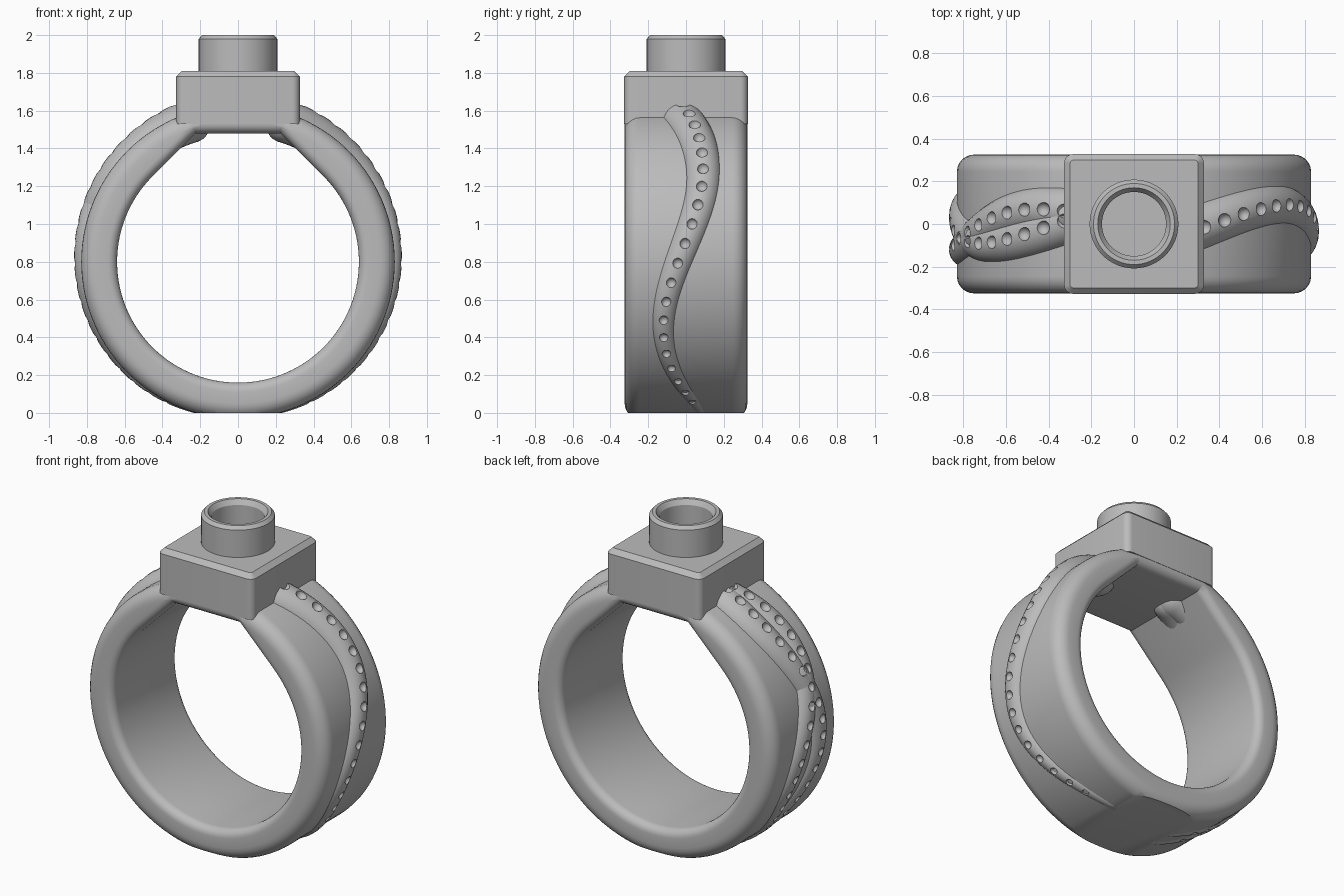
import bpy, bmesh, math
from math import sin, cos, radians, pi
from mathutils import Matrix, Vector

cube = bpy.data.objects.get("Cube")
if cube:
    bpy.data.objects.remove(cube, do_unlink=True)

grey = bpy.data.materials.new("cast_grey")
grey.use_nodes = True
COLOR = (0.5, 0.5, 0.5, 1)
grey.diffuse_color = COLOR
for node in grey.node_tree.nodes:
    if node.type == 'BSDF_PRINCIPLED':
        node.inputs["Base Color"].default_value = COLOR

CZ = 0.80        # height of the finger hole centre
HALF = 0.325     # half width of the band


def make(name, bm):
    bmesh.ops.recalc_face_normals(bm, faces=bm.faces)
    me = bpy.data.meshes.new(name)
    bm.to_mesh(me)
    bm.free()
    me.materials.append(grey)
    ob = bpy.data.objects.new(name, me)
    bpy.context.collection.objects.link(ob)
    return ob


def select(ob):
    bpy.ops.object.select_all(action='DESELECT')
    ob.select_set(True)
    bpy.context.view_layer.objects.active = ob


def smooth(ob, angle=30):
    select(ob)
    bpy.ops.object.shade_smooth_by_angle(angle=radians(angle))


def skin(bm, loops, closed):
    """Bridge a list of equal vertex rings with quads."""
    n = len(loops[0])
    for i in range(len(loops) if closed else len(loops) - 1):
        a, b = loops[i], loops[(i + 1) % len(loops)]
        for j in range(n):
            k = (j + 1) % n
            bm.faces.new((a[j], a[k], b[k], b[j]))
    if not closed:
        bm.faces.new(loops[0])
        bm.faces.new(loops[-1])


def flatten_bottom(bm):
    """Cut everything below the ground plane and cap it."""
    geom = bm.verts[:] + bm.edges[:] + bm.faces[:]
    cut = bmesh.ops.bisect_plane(bm, geom=geom, dist=1e-5, plane_co=(0, 0, 0),
                                 plane_no=(0, 0, -1), clear_outer=True)
    edges = [e for e in cut["geom_cut"] if isinstance(e, bmesh.types.BMEdge)]
    bmesh.ops.holes_fill(bm, edges=edges, sides=0)


def polar(angle, r, y, side=1):
    """Point on the band, angle in degrees from the top."""
    t = radians(angle)
    return Vector((side * r * sin(t), y, CZ + r * cos(t)))


# Band: rounded section swept around a hole with sloped, flat-topped crown
def inner_radius(angle):
    t = abs(radians(angle))
    if t >= pi / 4:
        return 0.64
    return min(0.64 * math.sqrt(2) / (sin(t) + cos(t)), 0.68 / cos(t))


def section(ri, ro):
    pts = []
    corners = ((ro, HALF, 0.08, 0), (ri, HALF, 0.05, 90),
               (ri, -HALF, 0.05, 180), (ro, -HALF, 0.08, 270))
    for r, y, f, start in corners:
        cr = r - f if r == ro else r + f
        cy = y - math.copysign(f, y)
        for s in range(7):
            a = radians(start + s * 15)
            pts.append((cr + f * cos(a), cy + f * sin(a)))
    return pts


bm = bmesh.new()
corner = math.degrees(math.atan2(0.225, 0.68))
angles = sorted(list(range(-180, 180, 3)) + [-corner, corner])
skin(bm, [[bm.verts.new(polar(a, r, y)) for r, y in section(inner_radius(a), 0.83)]
          for a in angles], True)
flatten_bottom(bm)
smooth(make("band", bm))

# Square head block: rounded upright corners and a chamfered top
bm = bmesh.new()
bmesh.ops.create_cube(bm, size=1, matrix=Matrix.Translation((0, 0, 1.67))
                      @ Matrix.Diagonal((0.654, 0.654, 0.28, 1)))
upright = [e for e in bm.edges if abs(e.verts[0].co.z - e.verts[1].co.z) > 0.1]
bmesh.ops.bevel(bm, geom=upright, offset=0.04, segments=6, profile=0.5, affect='EDGES')
rim = [e for e in bm.edges if all(v.co.z > 1.8 for v in e.verts)]
bmesh.ops.bevel(bm, geom=rim, offset=0.028, segments=1, affect='EDGES')
smooth(make("head_block", bm))

# Hollow collar on the block
bm = bmesh.new()
profile = [(0, 1.78), (0.208, 1.78), (0.208, 1.98), (0.19, 2.0), (0.17, 2.0),
           (0.15, 1.97), (0.15, 1.815), (0, 1.815)]
verts = [bm.verts.new((r, 0, z)) for r, z in profile]
edges = [bm.edges.new(p) for p in zip(verts, verts[1:])]
bmesh.ops.spin(bm, geom=verts + edges, cent=(0, 0, 0), axis=(0, 0, 1),
               angle=2 * pi, steps=64)
bmesh.ops.remove_doubles(bm, verts=bm.verts, dist=1e-4)
smooth(make("collar", bm))


# Wavy strands: tapering round tubes with a row of round dimples
def wave(angle, peak, mid, amp):
    period = 138 if angle < peak else 117
    return mid + amp * cos(2 * pi * (angle - peak) / period)


def taper(angle):
    return 0.115 - 0.065 * (angle - 18) / 142


def strand(name, side, peak, mid, amp):
    def centre(a):
        return polar(a, 0.785, wave(a, peak, mid, amp), side)

    bm = bmesh.new()
    loops = []
    start, end = 18, 166

    def ring(a, radius, back=0.0):
        tangent = (centre(a + 0.5) - centre(a - 0.5)).normalized()
        out = polar(a, 1, 0, side) - Vector((0, 0, CZ))
        across = tangent.cross(out).normalized()
        out = across.cross(tangent)
        c = centre(a) - tangent * back
        loops.append([bm.verts.new(c + radius * (cos(t) * out + sin(t) * across))
                      for t in (2 * pi * i / 28 for i in range(28))])

    # rounded upper end, then the run down to the sole
    for s in (10, 30, 50, 70):
        r = taper(start)
        ring(start, r * sin(radians(s)), 0.8 * r * cos(radians(s)))
    for a in range(start, end + 1, 2):
        ring(a, taper(a))
    skin(bm, loops, False)
    flatten_bottom(bm)
    ob = make(name, bm)

    bm = bmesh.new()
    for k in range(20):
        a = 21.5 + 6.9 * k
        p = polar(a, 0.79 + taper(a), wave(a, peak, mid, amp), side)
        bmesh.ops.create_uvsphere(bm, u_segments=16, v_segments=10,
                                  radius=0.035 - 0.0007 * k,
                                  matrix=Matrix.Translation(p))
    cutter = make(name + "_dimple_cutter", bm)
    mod = ob.modifiers.new("dimples", 'BOOLEAN')
    mod.operation = 'DIFFERENCE'
    mod.solver = 'EXACT'
    mod.object = cutter
    select(ob)
    bpy.ops.object.modifier_apply(modifier=mod.name)
    bpy.data.objects.remove(cutter, do_unlink=True)
    smooth(ob, 35)


strand("right_strand", 1, 56, -0.015, 0.105)
strand("left_strand_front", -1, 56, 0.015, -0.105)
strand("left_strand_back", -1, 31, -0.025, 0.095)
